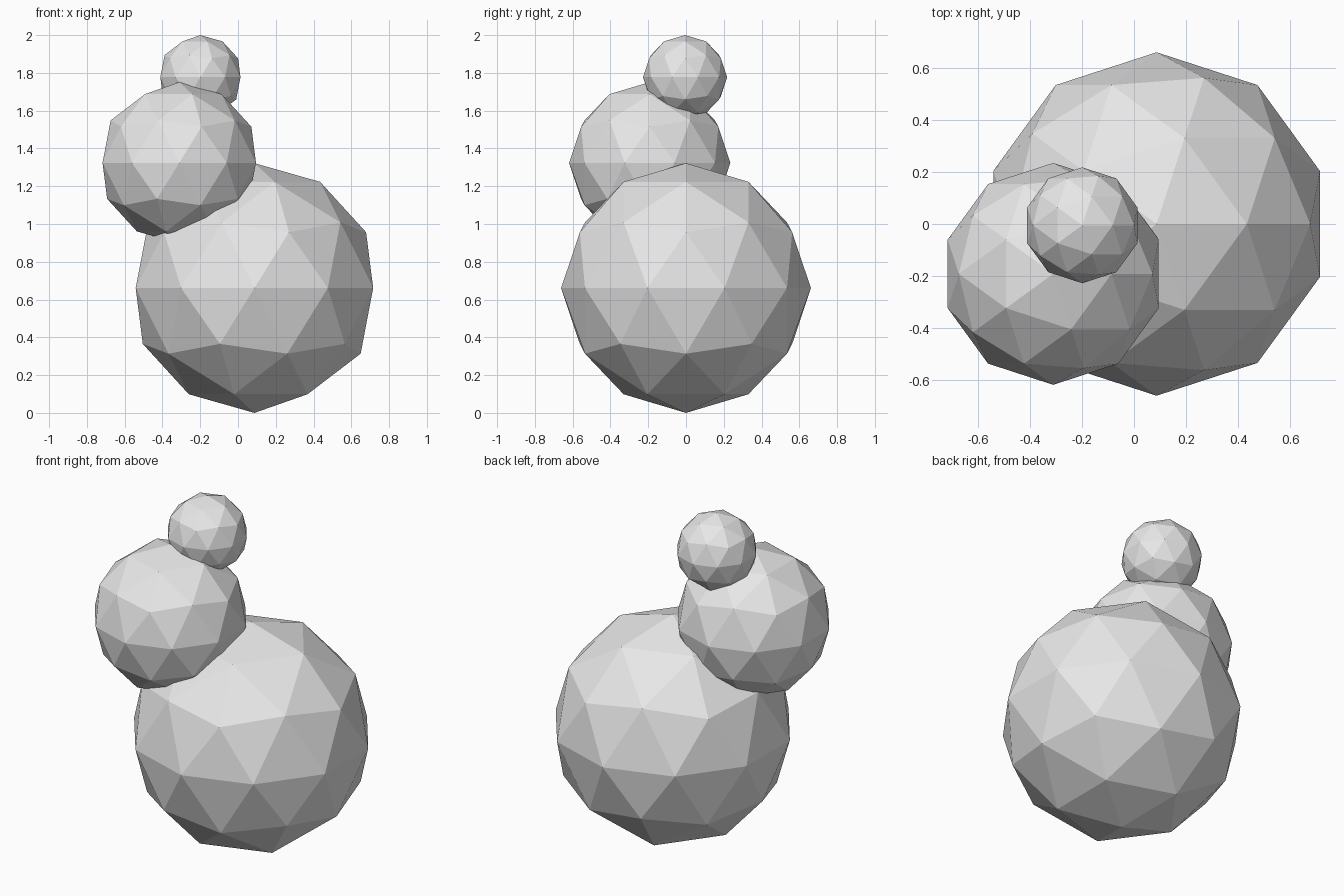
import bpy

# Remove the default object
cube = bpy.data.objects.get("Cube")
if cube:
    bpy.data.objects.remove(cube, do_unlink=True)

# Single pale grey material
grey = bpy.data.materials.new("pale_grey")
grey.use_nodes = True
colour = (0.8, 0.8, 0.8, 1.0)
grey.diffuse_color = colour
grey.node_tree.nodes["Principled BSDF"].inputs["Base Color"].default_value = colour


def faceted_ball(name, radius, centre):
    """Low-poly ball with flat triangular faces."""
    bpy.ops.mesh.primitive_ico_sphere_add(subdivisions=2, radius=radius, location=centre)
    ball = bpy.context.object
    ball.name = name
    ball.data.name = name
    ball.data.materials.append(grey)
    bpy.ops.object.shade_flat()
    return ball


# Three overlapping balls, stacked off-centre
faceted_ball("large_bottom_ball", 0.661, (0.087, 0.0, 0.661))
faceted_ball("middle_ball", 0.427, (-0.311, -0.192, 1.324))
faceted_ball("small_top_ball", 0.223, (-0.199, -0.005, 1.777))
